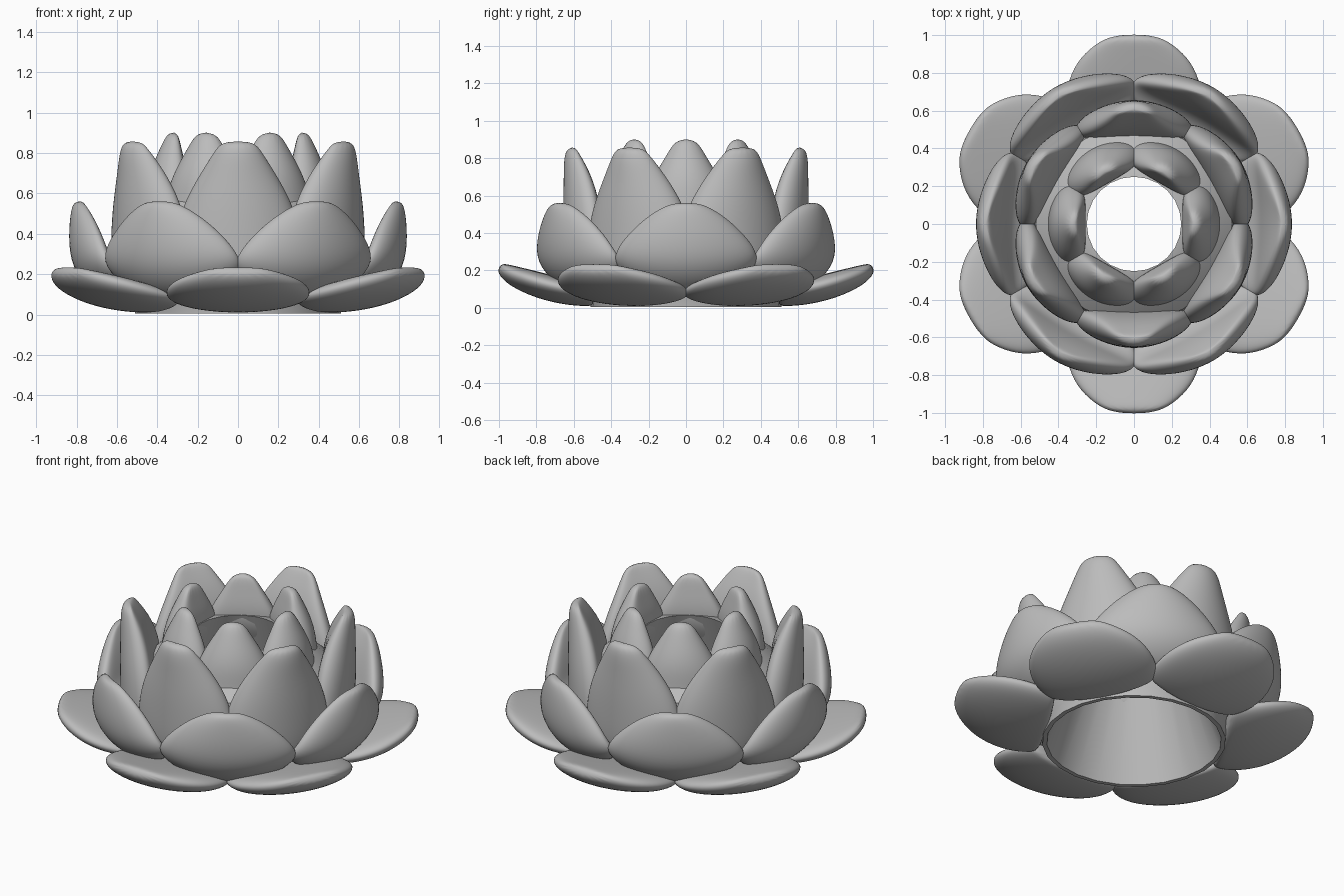
import bpy, bmesh
from math import cos, sin, pi, radians, copysign
from mathutils import Matrix, Vector

cube = bpy.data.objects.get("Cube")
if cube:
    bpy.data.objects.remove(cube, do_unlink=True)

grey = bpy.data.materials.new("stone_grey")
grey.use_nodes = True
grey.diffuse_color = (0.5, 0.5, 0.5, 1)
grey.node_tree.nodes["Principled BSDF"].inputs["Base Color"].default_value = (0.5, 0.5, 0.5, 1)


def add_object(name, mesh):
    mesh.materials.append(grey)
    for face in mesh.polygons:
        face.use_smooth = True
    obj = bpy.data.objects.new(name, mesh)
    bpy.context.collection.objects.link(obj)
    return obj


def petal_mesh(name, stations, curl, sides=16):
    """Loft rounded sections along a spine of (radius, height, half width, thickness)."""
    bm = bmesh.new()
    rings = []
    for i, (r, z, w, t) in enumerate(stations):
        a = stations[max(i - 1, 0)]
        b = stations[min(i + 1, len(stations) - 1)]
        along = Vector((b[0] - a[0], 0, b[1] - a[1])).normalized()
        inward = Vector((-along.z, 0, along.x))
        ring = []
        for k in range(sides):
            s, c = sin(2 * pi * k / sides), cos(2 * pi * k / sides)
            lift = curl * w * c * c + copysign(abs(s) ** .8, s) * t / 2
            ring.append(bm.verts.new(Vector((r, w * c, z)) + inward * lift))
        rings.append(ring)
    for low, high in zip(rings, rings[1:]):
        for k in range(sides):
            n = (k + 1) % sides
            bm.faces.new((low[k], low[n], high[n], high[k]))
    bm.faces.new(rings[0])
    bm.faces.new(rings[-1])
    bmesh.ops.recalc_face_normals(bm, faces=bm.faces)
    mesh = bpy.data.meshes.new(name)
    bm.to_mesh(mesh)
    bm.free()
    return mesh


def petal_ring(name, stations, curl, start):
    for i in range(6):
        obj = add_object(f"{name}_petal_{i + 1}", petal_mesh(name, stations, curl))
        obj.matrix_world = Matrix.Rotation(radians(start + 60 * i), 4, "Z")
        sub = obj.modifiers.new("smooth", "SUBSURF")
        sub.levels = sub.render_levels = 2


# Four rings of petals, from the low open ones to the upright inner ones
petal_ring("outer", [
    (.485, .065, .3, .11), (.52, .067, .33, .12), (.61, .077, .365, .135), (.74, .107, .365, .145),
    (.86, .145, .315, .13), (.95, .183, .22, .1), (1.0, .22, .12, .05)], .05, 30)
petal_ring("middle", [
    (.55, .12, .3, .14), (.66, .16, .39, .17), (.74, .25, .39, .18),
    (.762, .35, .345, .165), (.778, .45, .25, .125), (.79, .52, .155, .08),
    (.793, .562, .07, .04)], .22, 0)
petal_ring("upright", [
    (.55, .15, .28, .16), (.565, .26, .32, .18), (.56, .4, .32, .2),
    (.562, .55, .275, .2), (.583, .7, .185, .15), (.609, .8, .12, .095),
    (.618, .858, .08, .045)], .22, 30)
petal_ring("inner", [
    (.41, .42, .19, .14), (.385, .52, .225, .15), (.355, .62, .215, .2),
    (.342, .72, .17, .18), (.333, .82, .105, .11), (.322, .905, .055, .05)], .22, 0)

# Hollow core, open at the top and bottom
profile = [(.485, .005), (.51, .005), (.515, .06), (.55, .2), (.52, .5), (.4, .61), (.3, .67), (.25, .68)]
bm = bmesh.new()
SIDES = 24
loops = [[bm.verts.new((r * cos(2 * pi * k / SIDES), r * sin(2 * pi * k / SIDES), z))
          for k in range(SIDES)] for r, z in profile]
for a, b in zip(loops, loops[1:] + loops[:1]):
    for k in range(SIDES):
        n = (k + 1) % SIDES
        bm.faces.new((a[k], a[n], b[n], b[k]))
bmesh.ops.recalc_face_normals(bm, faces=bm.faces)
core_mesh = bpy.data.meshes.new("core")
bm.to_mesh(core_mesh)
bm.free()
core = add_object("hollow_core", core_mesh)
bpy.ops.object.select_all(action="DESELECT")
core.select_set(True)
bpy.context.view_layer.objects.active = core
bpy.ops.object.shade_smooth_by_angle(angle=radians(35))
